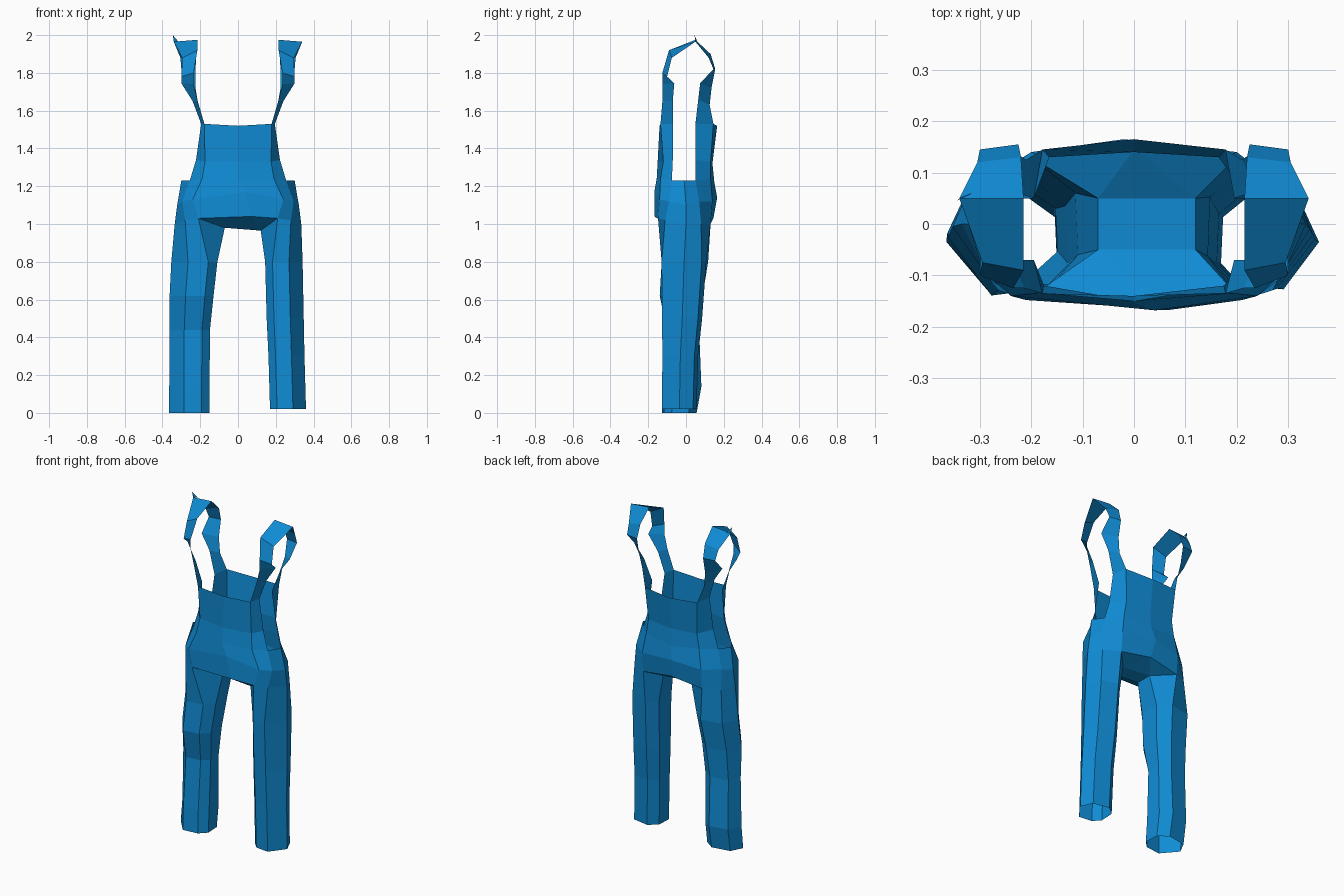
import bpy, bmesh
from math import cos, sin, radians

cube = bpy.data.objects.get("Cube")
if cube:
    bpy.data.objects.remove(cube)

denim = bpy.data.materials.new("blue_cloth")
denim.use_nodes = True
colour = (0.005, 0.26, 0.66, 1)
denim.diffuse_color = colour
denim.node_tree.nodes["Principled BSDF"].inputs["Base Color"].default_value = colour


def loft(bm, rows, closed=False):
    """Skin neighbouring rows of points that have equal counts."""
    rings = [[bm.verts.new(p) for p in row] for row in rows]
    count = len(rings[0])
    for low, high in zip(rings, rings[1:]):
        for i in range(count if closed else count - 1):
            j = (i + 1) % count
            bm.faces.new((low[i], low[j], high[j], high[i]))


def finish(name, bm, outward=True):
    bmesh.ops.remove_doubles(bm, verts=bm.verts, dist=0.0005)
    if outward:
        bmesh.ops.recalc_face_normals(bm, faces=bm.faces)
    mesh = bpy.data.meshes.new(name)
    bm.to_mesh(mesh)
    bm.free()
    mesh.materials.append(denim)
    obj = bpy.data.objects.new(name, mesh)
    bpy.context.collection.objects.link(obj)
    return obj


def flip(p):
    return (-p[0], p[1], p[2])


def full_ring(half):
    """Half ring from front centre to back centre, completed by mirroring."""
    return half + [flip(p) for p in reversed(half[1:-1])]


# Half rings of the trousers body: front centre, front corner, front side,
# side, back side, back corner, back centre
waist = [(0, -.155, 1.24), (.19, -.135, 1.24), (.255, -.075, 1.23), (.3, -.01, 1.23),
         (.255, .05, 1.23), (.18, .13, 1.24), (0, .15, 1.22)]
belly = [(.04, -.168, 1.17), (.24, -.14, 1.13), (.295, -.09, 1.12), (.322, 0, 1.1),
         (.29, .07, 1.12), (.2, .14, 1.12), (-.02, .165, 1.14)]
hip = [(.07, -.167, 1.04), (.21, -.148, 1.03), (.28, -.11, 1.02), (.335, 0, 1),
       (.295, .08, 1), (.2, .13, 1), (0, .145, 1.03)]
crotch = {1: [(.12, .05, .965), (.12, -.05, .965)],
          -1: [(-.07, .05, .98), (-.07, -.05, .98)]}

# Body with the underside between the legs
bm = bmesh.new()
loft(bm, [full_ring(r) for r in (waist, belly, hip)], closed=True)
for side in (1, -1):
    mirror = (lambda p: p) if side == 1 else flip
    back_in, front_in = crotch[side]
    for centre, corner, inner in ((hip[0], hip[1], front_in), (hip[-1], hip[-2], back_in)):
        bm.faces.new([bm.verts.new(p) for p in (centre, mirror(corner), inner)])
for centre, k in ((hip[0], 1), (hip[-1], 0)):
    bm.faces.new([bm.verts.new(p) for p in (centre, crotch[1][k], crotch[-1][k])])
bm.faces.new([bm.verts.new(p) for p in crotch[1] + crotch[-1][::-1]])

# Front and back bibs rise from the waist and leave the armholes open
front_bib = [waist[2::-1],
             [(.222, -.07, 1.34), (.175, -.12, 1.33), (0, -.15, 1.33)],
             [(.195, -.07, 1.53), (.178, -.135, 1.53), (0, -.14, 1.52)]]
back_bib = [waist[4:],
            [(.222, .05, 1.34), (.165, .13, 1.33), (0, .14, 1.32)],
            [(.195, .05, 1.53), (.178, .145, 1.53), (0, .165, 1.52)]]
for bib in (front_bib, back_bib):
    loft(bm, [row + [flip(p) for p in reversed(row[:-1])] for row in bib])
finish("overall_body", bm)

# Open trouser legs: each section is height, centre x, centre y, radius x, radius y
ANGLES = [-122, -72, 0, 48, 110, 150, 205]
LEGS = {
    "left_leg": (1, [(.8, .238, -.01, .104, .125), (.5, .245, -.02, .103, .112),
                     (.3, .252, -.03, .1, .1), (.02, .26, -.035, .1, .097)]),
    "right_leg": (-1, [(.8, .225, -.005, .128, .13), (.62, .24, -.025, .122, .12),
                       (.44, .25, -.015, .112, .09), (.14, .252, -.02, .112, .108),
                       (0, .252, -.035, .113, .097)]),
}
for name, (side, sections) in LEGS.items():
    top = [(side * x, y, z) for x, y, z in hip[1:6]] + crotch[side]
    rows = [top]
    for z, cx, cy, rx, ry in sections:
        rows.append([(side * (cx + rx * cos(radians(a))), cy + ry * sin(radians(a)), z)
                     for a in ANGLES])
    bm = bmesh.new()
    loft(bm, rows, closed=True)
    finish(name, bm)

# Shoulder straps: twisting ribbons given by their inner and outer edges
inner_edge = [(.178, -.135, 1.53), (.213, -.125, 1.65), (.235, -.125, 1.74),
              (.235, -.125, 1.8), (.215, -.09, 1.92), (.215, .05, 1.975),
              (.22, .13, 1.9), (.225, .155, 1.82), (.225, .135, 1.72),
              (.21, .125, 1.63), (.178, .145, 1.53)]
outer_edge = [(.195, -.07, 1.53), (.24, -.07, 1.65), (.3, -.062, 1.745),
              (.3, -.1, 1.78), (.295, -.075, 1.88), (.34, .05, 1.965),
              (.305, .12, 1.88), (.3, .145, 1.82), (.3, .075, 1.745),
              (.24, .065, 1.66), (.195, .05, 1.53)]
for name, mirrored in (("left_strap", False), ("right_strap", True)):
    edges = [inner_edge, outer_edge]
    if mirrored:
        edges = [[flip(p) for p in outer_edge], [flip(p) for p in inner_edge]]
    bm = bmesh.new()
    loft(bm, edges)
    if mirrored:
        # Small pointed corner on the shoulder
        tip = [(-.34, .05, 1.965), (-.315, .06, 1.965), (-.345, .045, 2)]
        bm.faces.new([bm.verts.new(p) for p in tip])
    finish(name, bm)
